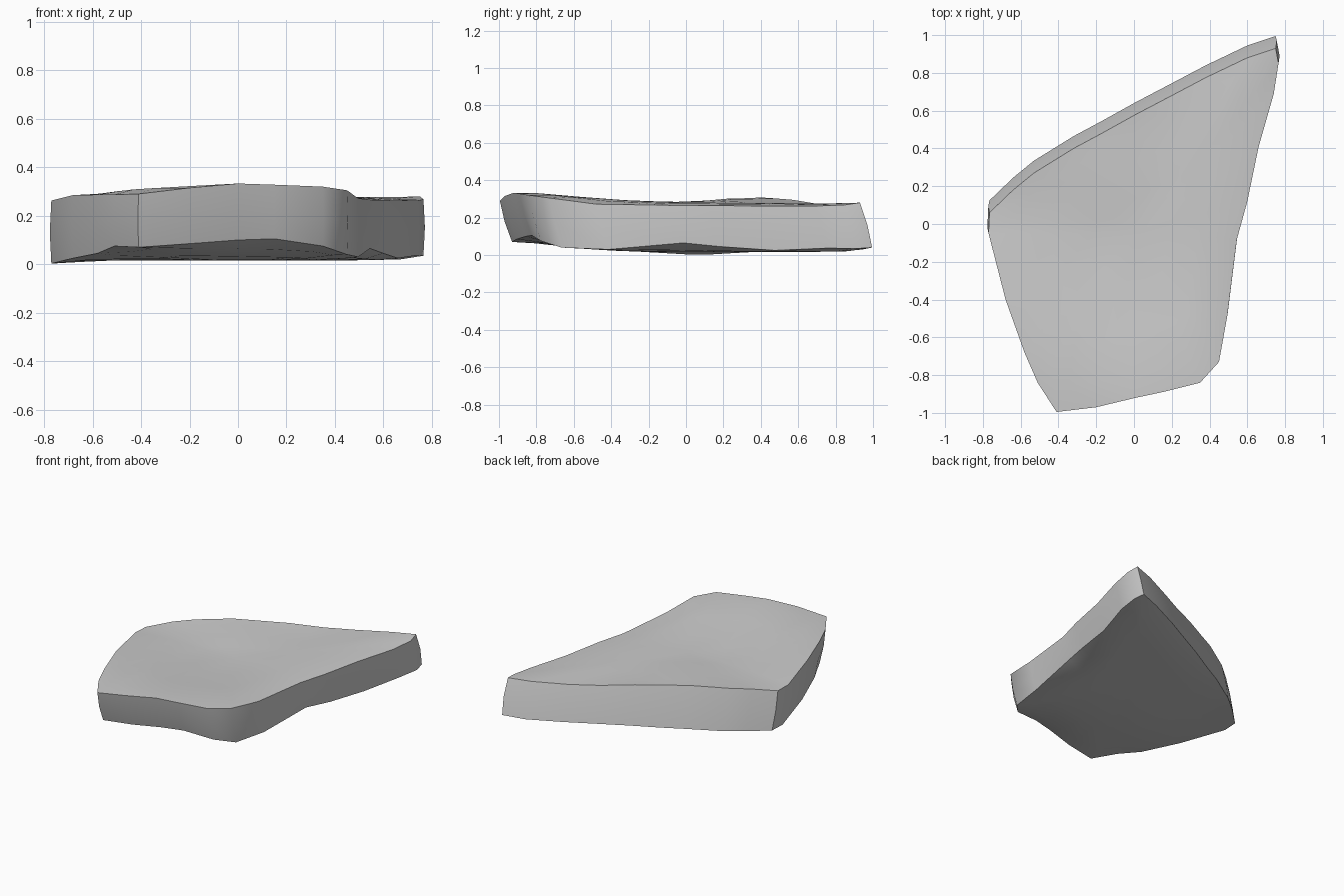
import bpy, bmesh, math
from mathutils import Vector

if "Cube" in bpy.data.objects:
    bpy.data.objects.remove(bpy.data.objects["Cube"])

# Rim profile: x, y of the upper edge, height of upper edge, height of lower edge
RIM = [
    (-.41, -.995, .29, .07), (-.20, -.97, .315, .085), (0, -.922, .333, .10),
    (.15, -.89, .328, .105), (.35, -.84, .32, .075), (.45, -.73, .305, .04),
    (.495, -.48, .272, .03), (.545, -.08, .266, .065), (.60, .12, .265, .045),
    (.66, .41, .262, .025), (.74, .69, .262, .037), (.765, .85, .268, .035),
    (.75, .93, .28, .04), (.60, .88, .275, .03), (.38, .775, .272, .03),
    (.20, .68, .277, .03), (0, .575, .295, .03), (-.18, .475, .303, .025),
    (-.32, .40, .308, .025), (-.53, .27, .295, .015), (-.64, .18, .285, .01),
    (-.765, .06, .26, .003), (-.77, -.05, .263, .003), (-.68, -.40, .285, .025),
    (-.58, -.68, .287, .045), (-.51, -.84, .287, .075),
]
LEAN = Vector((0, .065))      # the slab leans back towards its base


def front_rise(y):
    return max(0, min(1, (-y - .1) / .7))


def top_height(p):
    hump = .025 * math.exp(-((p.x + .2) ** 2 + (p.y - .32) ** 2) / .06)
    return .282 + .048 * front_rise(p.y) ** 1.3 + hump - .01 * max(0, p.y)


def base_height(p):
    return .016 + .045 * front_rise(p.y) ** 2


bm = bmesh.new()
centre = Vector((.02, -.05))


def ring(scale, t, height):
    """One loop around the stone; t is 0 at the upper rim and 1 at the base."""
    loop = []
    for x, y, zt, zb in RIM:
        p = centre + (Vector((x, y)) - centre) * scale + LEAN * t
        loop.append(bm.verts.new((p.x, p.y, height(p, zt, zb))))
    return loop


def blend(field, edge, w):
    return lambda p, zt, zb: (1 - w) * (zt, zb)[edge] + w * field(p)


# Loops from the middle of the top, over the rim, down to the middle of the base
loops = [ring(s, 0, blend(top_height, 0, w)) for s, w in ((.3, 1), (.6, .95), (.85, .6))]
loops.append(ring(1, 0, lambda p, a, b: a))
loops.append(ring(1.008, .5, lambda p, a, b: (a + b) / 2))
loops.append(ring(1, 1, lambda p, a, b: b))
loops += [ring(s, 1, blend(base_height, 1, w)) for s, w in ((.87, .8), (.6, 1), (.3, 1))]

n = len(RIM)
for a, b in zip(loops, loops[1:]):
    for i in range(n):
        j = (i + 1) % n
        bm.faces.new((a[i], b[i], b[j], a[j]))

# Close the middle of both faces
for loop, t, field in ((loops[0], 0, top_height), (loops[-1], 1, base_height)):
    p = centre + LEAN * t
    v = bm.verts.new((p.x, p.y, field(p)))
    for i in range(n):
        bm.faces.new((v, loop[i], loop[(i + 1) % n]))
bmesh.ops.recalc_face_normals(bm, faces=bm.faces)

mesh = bpy.data.meshes.new("stone_slab")
bm.to_mesh(mesh)
bm.free()
slab = bpy.data.objects.new("stone_slab", mesh)
bpy.context.collection.objects.link(slab)

# Smooth faces with a crisp rim
bpy.context.view_layer.objects.active = slab
slab.select_set(True)
bpy.ops.object.shade_smooth_by_angle(angle=math.radians(35))
